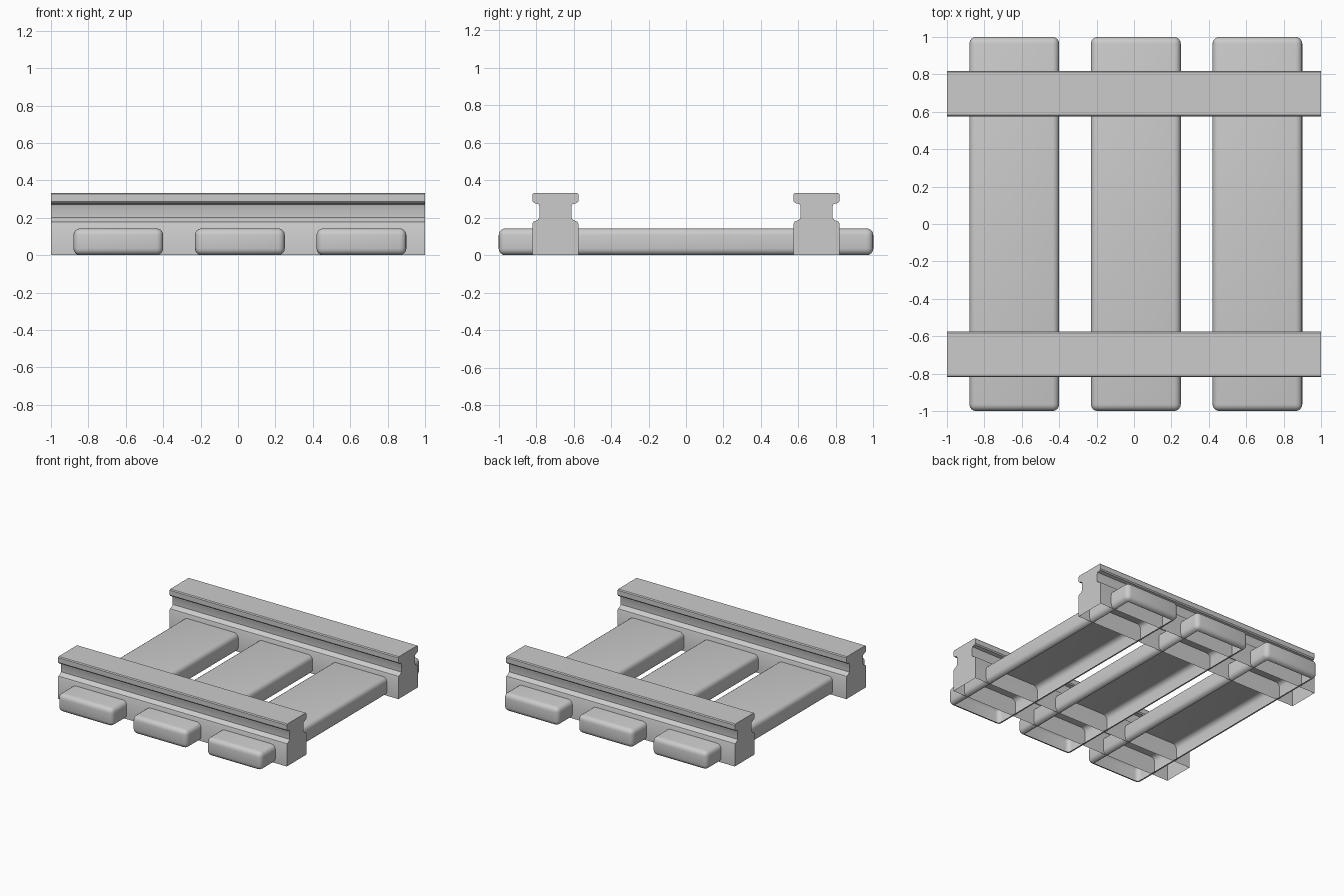
import bpy, bmesh

if "Cube" in bpy.data.objects:
    bpy.data.objects.remove(bpy.data.objects["Cube"])


def finish(name, bm):
    """Turn a bmesh into a smooth-by-angle object with an open underside."""
    bmesh.ops.recalc_face_normals(bm, faces=bm.faces)
    bm.normal_update()
    under = [f for f in bm.faces
             if f.normal.z < -0.99 and f.calc_center_median().z < 0.002]
    bmesh.ops.delete(bm, geom=under, context='FACES')
    mesh = bpy.data.meshes.new(name)
    bm.to_mesh(mesh)
    bm.free()
    obj = bpy.data.objects.new(name, mesh)
    bpy.context.collection.objects.link(obj)
    bpy.ops.object.select_all(action='DESELECT')
    obj.select_set(True)
    bpy.context.view_layer.objects.active = obj
    bpy.ops.object.shade_smooth_by_angle(angle=0.6)


def sleeper(name, x, width=0.48, length=2.0, height=0.143, radius=0.036):
    bm = bmesh.new()
    bmesh.ops.create_cube(bm, size=1)
    for v in bm.verts:
        v.co = (x + v.co.x * width, v.co.y * length, (v.co.z + 0.5) * height)
    bmesh.ops.bevel(bm, geom=bm.edges[:], offset=radius, segments=4,
                    profile=0.5, affect='EDGES')
    finish(name, bm)


# Half of the rail cross-section: offset from the rail centre, height
HALF = [(0.122, 0), (0.122, 0.17), (0.118, 0.178), (0.095, 0.188),
        (0.085, 0.2), (0.085, 0.26), (0.09, 0.272), (0.115, 0.279),
        (0.122, 0.288), (0.122, 0.326), (0.115, 0.333)]


def rail(name, y):
    bm = bmesh.new()
    outline = HALF + [(-w, z) for w, z in reversed(HALF)]
    face = bm.faces.new([bm.verts.new((-1, y + w, z)) for w, z in outline])
    ext = bmesh.ops.extrude_face_region(bm, geom=[face], use_keep_orig=True)
    for v in ext['geom']:
        if isinstance(v, bmesh.types.BMVert):
            v.co.x = 1
    finish(name, bm)


# Three rounded sleepers running front to back
for label, x in (("left", -0.64), ("middle", 0.01), ("right", 0.66)):
    sleeper(label + "_sleeper", x)

# Two rails running left to right
rail("front_rail", -0.697)
rail("back_rail", 0.697)
